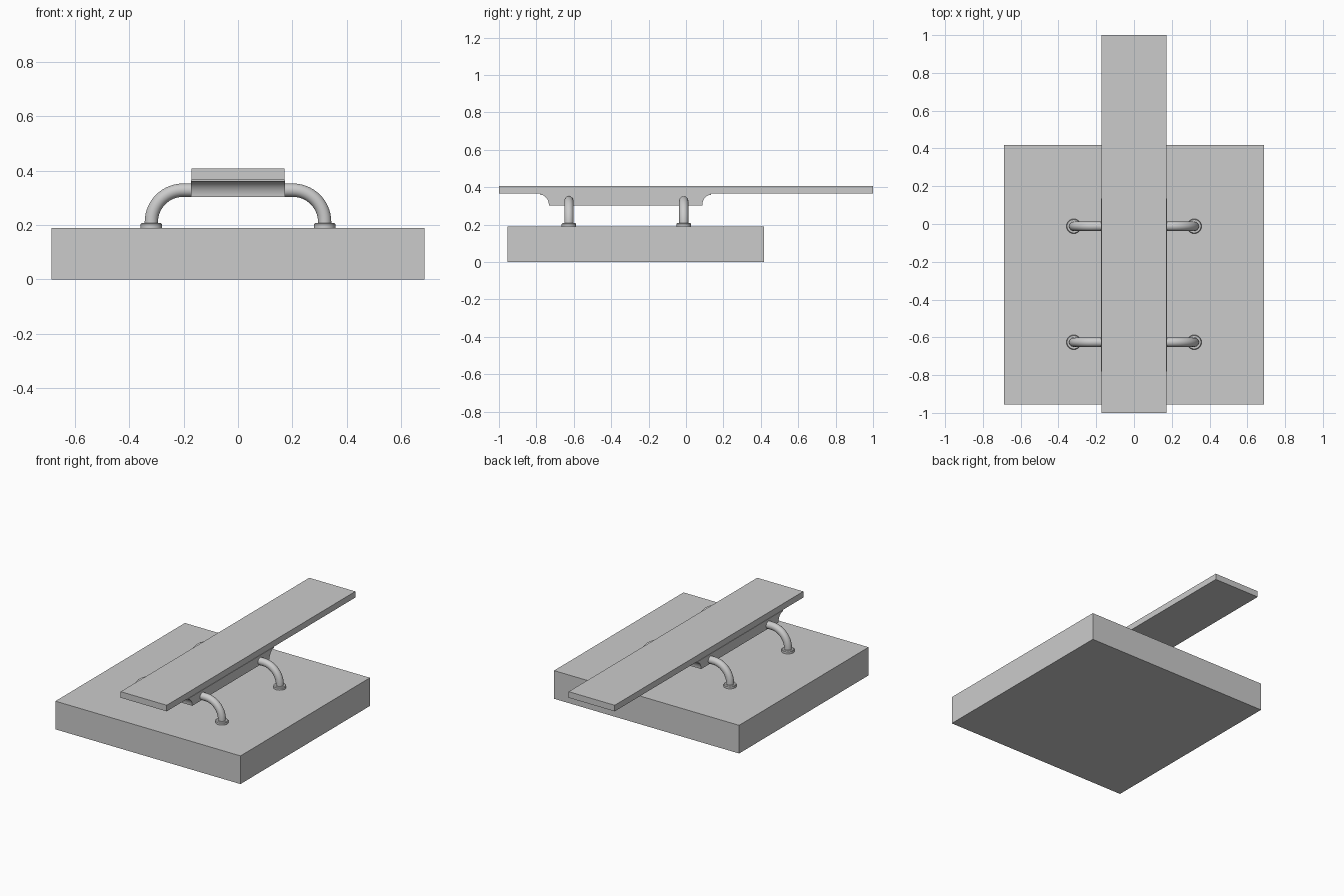
import bpy, bmesh
from math import sin, cos, pi

if "Cube" in bpy.data.objects:
    bpy.data.objects.remove(bpy.data.objects["Cube"])


def finish(name, bm, smooth=False):
    bmesh.ops.recalc_face_normals(bm, faces=bm.faces)
    mesh = bpy.data.meshes.new(name)
    bm.to_mesh(mesh)
    bm.free()
    ob = bpy.data.objects.new(name, mesh)
    bpy.context.collection.objects.link(ob)
    if smooth:
        bpy.context.view_layer.objects.active = ob
        ob.select_set(True)
        bpy.ops.object.shade_smooth_by_angle(angle=0.6)
        ob.select_set(False)
    return ob


def box(name, lo, hi):
    bm = bmesh.new()
    bmesh.ops.create_cube(bm, size=1)
    for v in bm.verts:
        v.co = [(a + b) / 2 + c * (b - a) for a, b, c in zip(lo, hi, v.co)]
    return finish(name, bm)


# Base slab and long plank
BASE_TOP = 0.189
box("base", (-0.687, -0.955, 0), (0.687, 0.418, BASE_TOP))
box("plank", (-0.171, -1, 0.367), (0.171, 1, 0.408))

# Carrier block under the plank, with a concave cove at each end
MID, HALF, W = -0.323, 0.457, 0.1735
cove = [(HALF - 0.047 * cos(t), 0.303 + 0.057 * sin(t))
        for t in (pi / 2 * i / 10 for i in range(11))]
side = cove + [(HALF, 0.367)]
profile = [(MID + y, z) for y, z in side] + [(MID - y, z) for y, z in reversed(side)]
bm = bmesh.new()
face = bm.faces.new([bm.verts.new((-W, y, z)) for y, z in profile])
ext = bmesh.ops.extrude_face_region(bm, geom=[face])
for v in ext["geom"]:
    if isinstance(v, bmesh.types.BMVert):
        v.co.x = W
finish("carrier_block", bm, True)


# Bent tube supports: ring of vertices swept along a bowed path
def tube(name, y, cx=0.319, rad=0.0245, top=0.328, bend=0.117, sides=24, steps=14):
    arc = [(cx - bend + bend * cos(t), top - bend + bend * sin(t), t)
           for t in (pi / 2 * i / steps for i in range(steps + 1))]
    right = [(cx, BASE_TOP, 0)] + arc
    path = right + [(-x, z, pi - t) for x, z, t in reversed(right)]
    bm = bmesh.new()
    rings = []
    for x, z, t in path:
        ring = []
        for i in range(sides):
            a = 2 * pi * i / sides
            r = rad * cos(a)
            ring.append(bm.verts.new((x + r * cos(t), y + rad * sin(a), z + r * sin(t))))
        rings.append(ring)
    for a, b in zip(rings, rings[1:]):
        for i in range(sides):
            j = (i + 1) % sides
            bm.faces.new((a[i], a[j], b[j], b[i]))
    bm.faces.new(rings[0])
    bm.faces.new(rings[-1])
    finish(name, bm, True)


# Round foot collar with a small chamfer on its top rim
def collar(name, x, y):
    bm = bmesh.new()
    rings = []
    for r, z in ((0.039, BASE_TOP), (0.039, 0.203), (0.035, 0.208)):
        rings.append([bm.verts.new((x + r * cos(2 * pi * i / 32),
                                    y + r * sin(2 * pi * i / 32), z)) for i in range(32)])
    for a, b in zip(rings, rings[1:]):
        for i in range(32):
            j = (i + 1) % 32
            bm.faces.new((a[i], a[j], b[j], b[i]))
    bm.faces.new(rings[0])
    bm.faces.new(rings[-1])
    finish(name, bm, True)


for label, y in (("front", -0.626), ("back", -0.012)):
    tube(label + "_support_tube", y)
    for s, word in ((-1, "left"), (1, "right")):
        collar(f"{label}_{word}_collar", s * 0.319, y)
